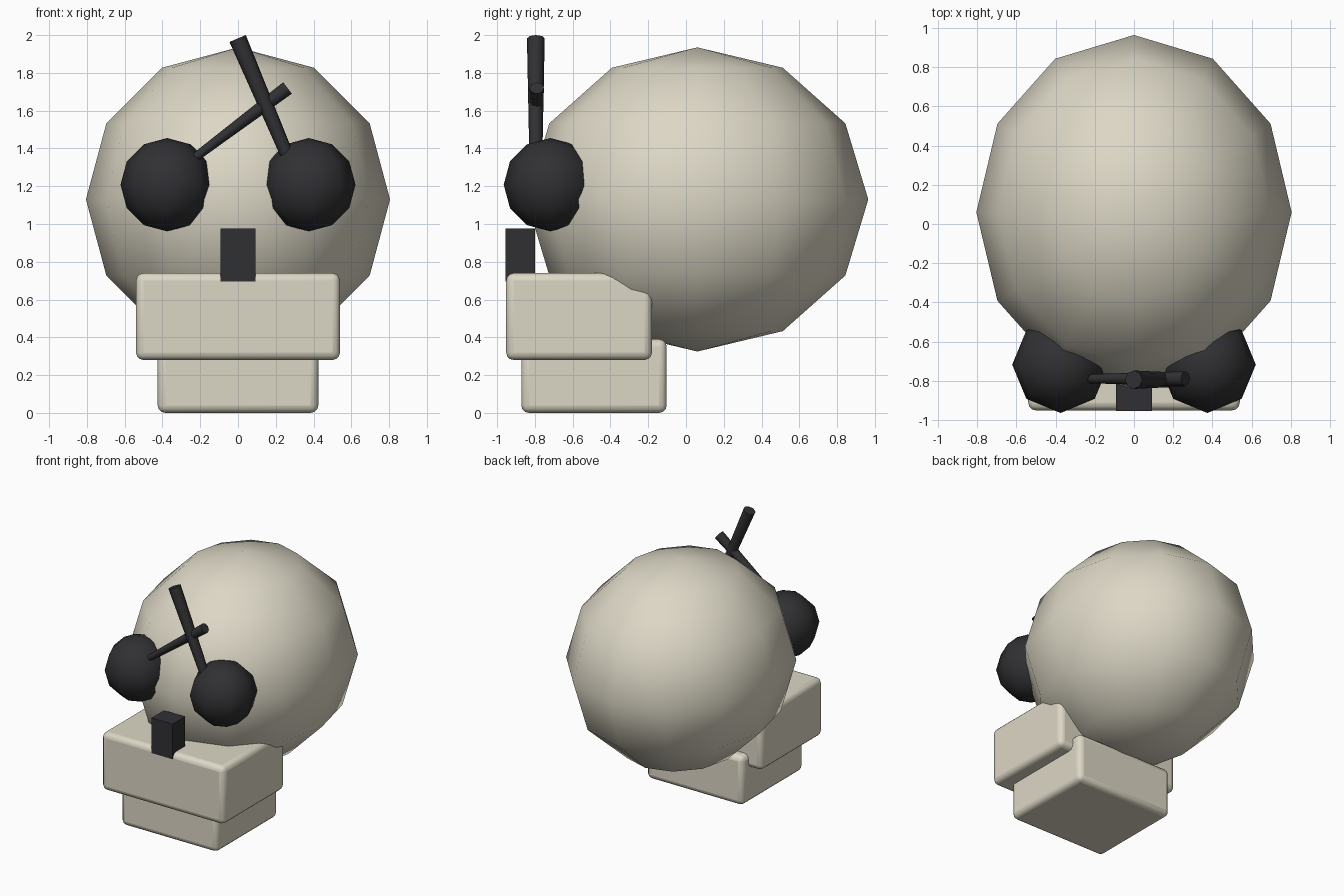
import bpy
import math
from mathutils import Vector

if "Cube" in bpy.data.objects:
    bpy.data.objects.remove(bpy.data.objects["Cube"])


def material(name, rgb):
    m = bpy.data.materials.new(name)
    m.diffuse_color = (*rgb, 1)
    m.use_nodes = True
    m.node_tree.nodes["Principled BSDF"].inputs["Base Color"].default_value = m.diffuse_color
    return m


BONE = material("bone", (0.72, 0.68, 0.56))
DARK = material("dark", (0.03, 0.03, 0.033))


def finish(name, mat, angle=None):
    ob = bpy.context.object
    ob.name = name
    ob.data.materials.append(mat)
    if angle:
        bpy.ops.object.shade_smooth_by_angle(angle=math.radians(angle))
    return ob


def ball(name, mat, loc, radii, segments, rings):
    bpy.ops.mesh.primitive_uv_sphere_add(segments=segments, ring_count=rings, radius=1, location=loc)
    bpy.context.object.scale = radii
    bpy.ops.object.transform_apply(location=False, rotation=False, scale=True)
    return finish(name, mat, 60)


def box(name, mat, lo, hi, bevel=0):
    lo, hi = Vector(lo), Vector(hi)
    bpy.ops.mesh.primitive_cube_add(size=1, location=(lo + hi) / 2)
    bpy.context.object.scale = hi - lo
    bpy.ops.object.transform_apply(location=False, rotation=False, scale=True)
    ob = finish(name, mat, 35 if bevel else None)
    if bevel:
        b = ob.modifiers.new("rounded_edges", 'BEVEL')
        b.width = bevel
        b.segments = 3
    return ob


def rod(name, mat, start, end, r1, r2):
    a, b = Vector(start), Vector(end)
    bpy.ops.mesh.primitive_cone_add(vertices=8, radius1=r1, radius2=r2,
                                    depth=(b - a).length, location=(a + b) / 2)
    bpy.context.object.rotation_euler = (b - a).to_track_quat('Z', 'Y').to_euler()
    return finish(name, mat, 50)


# Head and jaws
ball("cranium", BONE, (0, 0.06, 1.13), (0.805, 0.905, 0.805), 12, 6)
box("upper_jaw", BONE, (-0.54, -0.952, 0.28), (0.54, -0.18, 0.74), 0.04)
box("lower_jaw", BONE, (-0.425, -0.872, 0.0), (0.425, -0.102, 0.39), 0.04)

# Nose block
box("nose", DARK, (-0.093, -0.956, 0.695), (0.093, -0.80, 0.975))

# Round eyes
for side, x in (("left", -0.375), ("right", 0.375)):
    ball("eye_" + side, DARK, (x, -0.718, 1.208), (0.247,) * 3, 8, 6)

# Crossed tapering stems above the eyes
rod("stem_right", DARK, (0.275, -0.795, 1.33), (-0.002, -0.795, 1.982), 0.034, 0.047)
rod("stem_left", DARK, (-0.27, -0.79, 1.32), (0.262, -0.79, 1.72), 0.022, 0.038)
